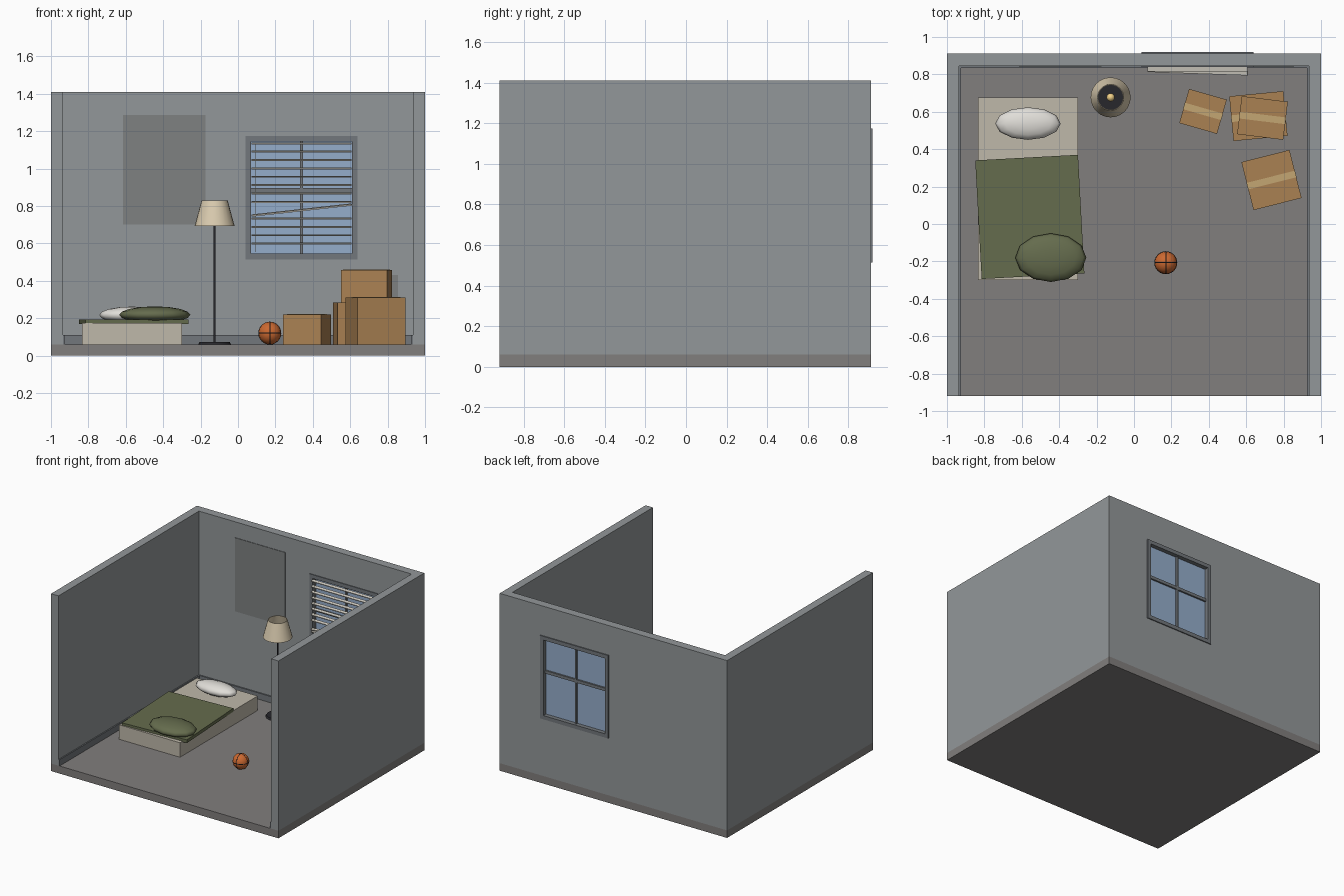
import bpy, bmesh
from math import radians, pi

if "Cube" in bpy.data.objects:
    bpy.data.objects.remove(bpy.data.objects["Cube"])

mats = {}

def paint(ob, name, col):
    if name not in mats:
        m = bpy.data.materials.new(name)
        m.diffuse_color = (*col, 1)
        m.use_nodes = True
        m.node_tree.nodes["Principled BSDF"].inputs["Base Color"].default_value = m.diffuse_color
        mats[name] = m
    ob.data.materials.append(mats[name])

WALL = ("wall_paint", (0.29, 0.31, 0.32))
FLOOR = ("floor_grey", (0.22, 0.21, 0.205))
TRIM = ("trim_grey", (0.17, 0.185, 0.2))
PATCH = ("patch_grey", (0.21, 0.22, 0.22))
GLASS = ("glass_blue", (0.3, 0.42, 0.6))
SLAT = ("slat_white", (0.65, 0.62, 0.55))
CREAM = ("mattress_cream", (0.52, 0.48, 0.4))
GREEN = ("blanket_green", (0.13, 0.15, 0.075))
WHITE = ("pillow_white", (0.75, 0.73, 0.69))
BLACK = ("dark_metal", (0.02, 0.02, 0.025))
SHADE = ("shade_cream", (0.7, 0.6, 0.43))
BULB = ("bulb_yellow", (0.9, 0.65, 0.25))
CARD = ("cardboard", (0.4, 0.22, 0.085))
TAPE = ("tape_tan", (0.55, 0.38, 0.17))
ORANGE = ("ball_orange", (0.6, 0.14, 0.03))

def from_bm(name, bm, mat, loc=(0, 0, 0), rot=(0, 0, 0)):
    me = bpy.data.meshes.new(name)
    bm.to_mesh(me)
    bm.free()
    ob = bpy.data.objects.new(name, me)
    ob.location, ob.rotation_euler = loc, rot
    bpy.context.collection.objects.link(ob)
    paint(ob, *mat)
    return ob

def block(name, center, size, mat, rot=(0, 0, 0)):
    bm = bmesh.new()
    bmesh.ops.create_cube(bm, size=1)
    bmesh.ops.scale(bm, vec=size, verts=bm.verts)
    return from_bm(name, bm, mat, center, rot)

def span(name, x, y, z, mat):
    return block(name, [sum(r) / 2 for r in (x, y, z)], [r[1] - r[0] for r in (x, y, z)], mat)

def ellipsoid(name, center, radii, mat, seg=12, rings=8, rot=(0, 0, 0)):
    bm = bmesh.new()
    bmesh.ops.create_uvsphere(bm, u_segments=seg, v_segments=rings, radius=1)
    bmesh.ops.scale(bm, vec=radii, verts=bm.verts)
    for f in bm.faces:
        f.smooth = True
    return from_bm(name, bm, mat, center, rot)

def lathe(name, profile, loc, mat, seg=24):
    bm = bmesh.new()
    vs = [bm.verts.new((r, 0, z)) for r, z in profile]
    es = [bm.edges.new(p) for p in zip(vs, vs[1:])]
    bmesh.ops.spin(bm, geom=vs + es, cent=(0, 0, 0), axis=(0, 0, 1), angle=2 * pi, steps=seg)
    bmesh.ops.remove_doubles(bm, verts=bm.verts, dist=1e-5)
    bmesh.ops.recalc_face_normals(bm, faces=bm.faces)
    ob = from_bm(name, bm, mat, loc)
    bpy.ops.object.select_all(action='DESELECT')
    ob.select_set(True)
    bpy.context.view_layer.objects.active = ob
    bpy.ops.object.shade_smooth_by_angle(angle=radians(40))
    return ob

F, B, BI, XI, T = -0.92, 0.912, 0.845, 0.935, 1.41

def ring(name, x, z, w, y, mat):
    # rectangular frame: outer x and z ranges, border widths (left, right, bottom, top)
    bm = bmesh.new()
    xo, zo = x, z
    xi, zi = (x[0] + w[0], x[1] - w[1]), (z[0] + w[2], z[1] - w[3])
    loops = []
    for yy in y:
        for a, b in ((xo, zo), (xi, zi)):
            loops.append([bm.verts.new((a[i], yy, b[j])) for i, j in ((0, 0), (1, 0), (1, 1), (0, 1))])
    for p, q in ((0, 1), (1, 3), (3, 2), (2, 0)):
        for i in range(4):
            j = (i + 1) % 4
            bm.faces.new((loops[p][i], loops[p][j], loops[q][j], loops[q][i]))
    bmesh.ops.recalc_face_normals(bm, faces=bm.faces)
    return from_bm(name, bm, mat)

# Room shell
span("floor", (-1, 1), (F, B), (0, 0.06), FLOOR)
for side, s in (("left", -1), ("right", 1)):
    span(side + "_wall", sorted((s * XI, s)), (F, B), (0.06, T), WALL)
    span(side + "_baseboard", sorted((s * (XI - 0.01), s * XI)), (F, BI), (0.06, 0.11), TRIM)
ring("back_wall", (-XI, XI), (0.06, T), (0.06 + XI, XI - 0.62, 0.475, T - 1.155), (BI, B), WALL)
span("back_baseboard", (-XI + 0.01, XI - 0.01), (BI - 0.01, BI), (0.06, 0.11), TRIM)

# Faded patches on the back wall
span("wall_patch", (-0.615, -0.175), (BI - 0.004, BI), (0.70, 1.285), PATCH)
span("low_wall_patch", (0.62, 0.855), (BI - 0.004, BI), (0.2, 0.43), PATCH)

# Window
ring("window_frame", (0.04, 0.64), (0.515, 1.175), (0.03,) * 4, (BI - 0.006, 0.92), TRIM)
span("window_glass", (0.07, 0.61), (0.88, 0.886), (0.545, 1.145), GLASS)
span("vertical_muntin", (0.332, 0.348), (0.868, 0.9), (0.545, 1.145), TRIM)
span("horizontal_muntin", (0.07, 0.61), (0.869, 0.899), (0.872, 0.896), TRIM)

# Blind slats, one of them fallen at an angle
for i in range(13):
    z = 1.135 - i * 0.0447
    if i != 8:
        block("blind_slat_%d" % i, (0.34, 0.827, z), (0.535, 0.025, 0.006), SLAT, (radians(10), 0, 0))
block("fallen_slat", (0.34, 0.815, 0.778), (0.54, 0.022, 0.008), SLAT,
      (radians(12), -radians(6.3), -radians(2)))
span("blind_cord", (0.094, 0.097), (0.826, 0.829), (0.555, 1.135), SLAT)

# Bed on the floor
span("mattress", (-0.835, -0.30), (-0.30, 0.675), (0.06, 0.175), CREAM)
block("blanket", (-0.557, 0.038, 0.181), (0.55, 0.635, 0.026), GREEN, (0, 0, radians(3.1)))
ellipsoid("pillow", (-0.567, 0.537, 0.217), (0.175, 0.087, 0.045), WHITE)
ellipsoid("blanket_bundle", (-0.445, -0.18, 0.218), (0.19, 0.13, 0.045), GREEN)

# Floor lamp
lamp = (-0.125, 0.677, 0)
lathe("lamp_base", [(0, 0.06), (0.087, 0.06), (0.08, 0.073), (0, 0.073)], lamp, BLACK)
lathe("lamp_pole", [(0, 0.07), (0.006, 0.07), (0.006, 0.71), (0, 0.71)], lamp, BLACK, 10)
lathe("lamp_shade", [(0.107, 0.692), (0.07, 0.829), (0.066, 0.829), (0.103, 0.692), (0.107, 0.692)],
      lamp, SHADE)
ellipsoid("lamp_bulb", (lamp[0], lamp[1], 0.727), (0.022, 0.022, 0.024), BULB)

# Ball with three crossing seams
ball = (0.17, -0.207, 0.12)
ellipsoid("ball", ball, (0.06, 0.06, 0.06), ORANGE, 16, 12)
for i, rot in enumerate(((0, 0, 0), (pi / 2, 0, 0), (0, pi / 2, 0))):
    bpy.ops.mesh.primitive_torus_add(location=ball, rotation=rot, major_radius=0.0585,
                                     minor_radius=0.003, major_segments=24, minor_segments=6)
    seam = bpy.context.object
    seam.name = "ball_seam_%d" % i
    paint(seam, *BLACK)

# Taped cardboard boxes: x, y, width, depth, bottom, top, turn
boxes = {
    "small_box": (0.369, 0.602, 0.21, 0.19, 0.06, 0.22, -16),
    "stack_lower_box": (0.665, 0.577, 0.29, 0.24, 0.06, 0.283, 5.5),
    "stack_upper_box": (0.687, 0.567, 0.248, 0.205, 0.283, 0.458, -7),
    "front_box": (0.735, 0.235, 0.265, 0.265, 0.06, 0.31, 14.2),
}
for name, (x, y, w, d, z0, z1, a) in boxes.items():
    r = (0, 0, radians(a))
    block(name, (x, y, (z0 + z1) / 2), (w, d, z1 - z0), CARD, r)
    block(name + "_tape", (x, y, z1), (w + 0.002, 0.036, 0.004), TAPE, r)
